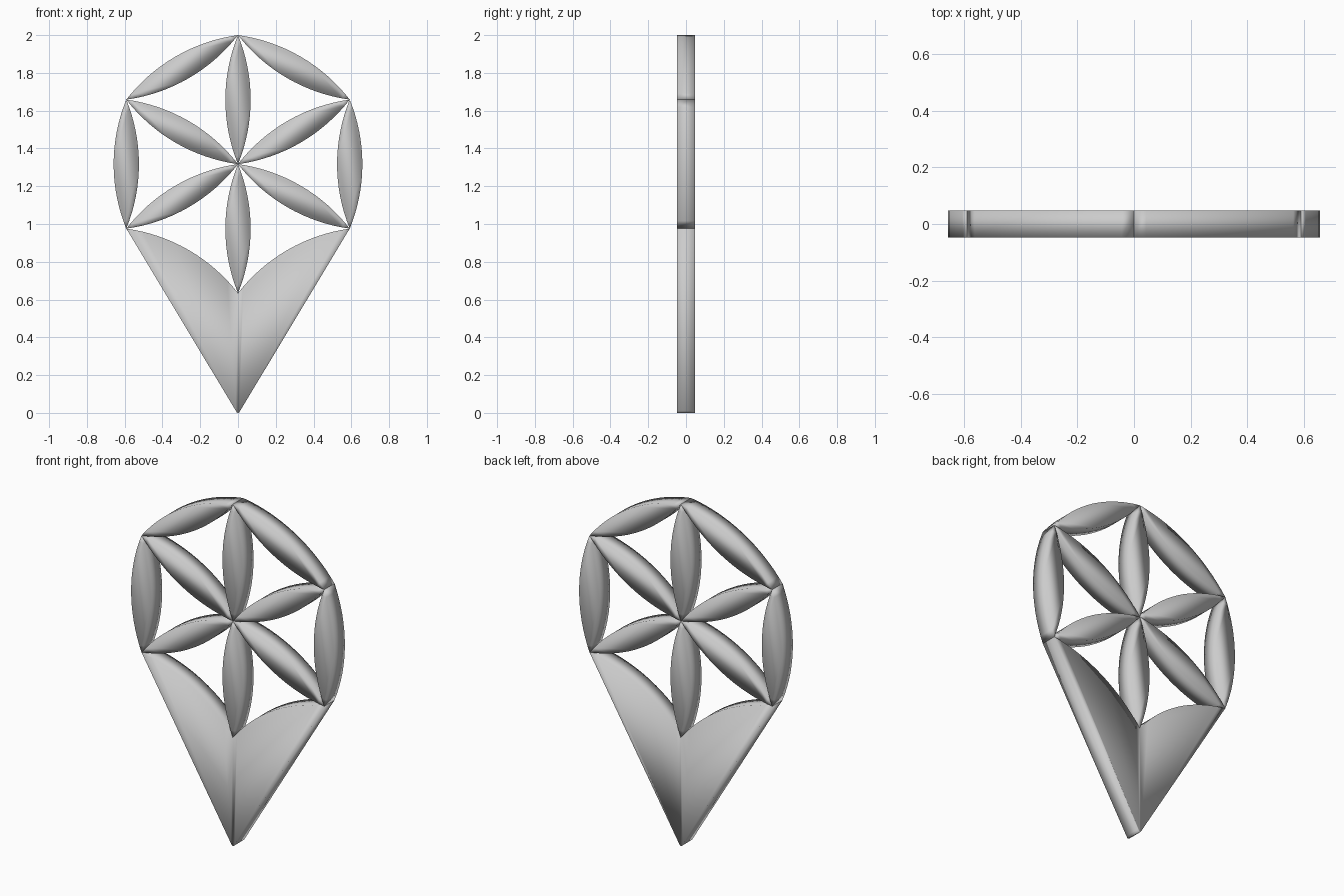
import bpy, bmesh, math
from mathutils import Vector

if "Cube" in bpy.data.objects:
    bpy.data.objects.remove(bpy.data.objects["Cube"])

R = 0.683       # distance between neighbouring pattern points
SAG = 0.067     # half width of a petal
D = 0.048       # half thickness
C = Vector((0, 1.317))
N = 16          # segments per arc


def arc(a, b):
    """Points from a to b, bulging to the left of the direction a -> b."""
    d = b - a
    h = d.length / 2
    rad = (h * h + SAG * SAG) / (2 * SAG)
    u = d.normalized()
    n = Vector((-u.y, u.x))
    ang = math.asin(h / rad)
    mid = (a + b) / 2 - n * (rad - SAG)
    pts = []
    for i in range(N + 1):
        t = -ang + 2 * ang * i / N
        pts.append(mid + u * rad * math.sin(t) + n * rad * math.cos(t))
    return pts


def plate(name, outlines):
    """Extrude flat outlines (sharing any common edge) to the full thickness."""
    bm = bmesh.new()
    for pts in outlines:
        bm.faces.new([bm.verts.new((p.x, -D, p.y)) for p in pts])
    bmesh.ops.remove_doubles(bm, verts=bm.verts, dist=1e-5)
    geom = bmesh.ops.extrude_face_region(bm, geom=bm.faces[:], use_keep_orig=True)
    moved = [g for g in geom["geom"] if isinstance(g, bmesh.types.BMVert)]
    bmesh.ops.translate(bm, verts=moved, vec=(0, 2 * D, 0))
    bmesh.ops.recalc_face_normals(bm, faces=bm.faces)
    me = bpy.data.meshes.new(name)
    bm.to_mesh(me)
    bm.free()
    me.shade_smooth()
    ob = bpy.data.objects.new(name, me)
    bpy.context.collection.objects.link(ob)
    return ob


def petal(name, a, b):
    return plate(name, [arc(a, b) + arc(b, a)[1:-1]])


# Hexagon corners, starting at the top and going clockwise
corners = [C + R * Vector((math.sin(math.radians(60 * i)),
                           math.cos(math.radians(60 * i)))) for i in range(6)]

# Six petals meeting in the middle
for i, p in enumerate(corners):
    petal(f"inner_petal_{i + 1}", C, p)

# Four rim petals; the two lower ones are replaced by the pointed body
for i in (0, 1, 4, 5):
    petal(f"rim_petal_{i + 1}", corners[i], corners[(i + 1) % 6])

# Pointed body: two mirrored halves with a slightly blunted tip
right = arc(corners[3], corners[2]) + [Vector((0.012, 0.012)),
                                       Vector((0.006, 0.002)), Vector((0, 0))]
# keep the arc bulging up towards the flower
if right[N // 2].y < (corners[2].y + corners[3].y) / 2:
    right = arc(corners[2], corners[3])[::-1] + right[N + 1:]
left = [Vector((-p.x, p.y)) for p in reversed(right)]
plate("pointed_body", [right, left])
